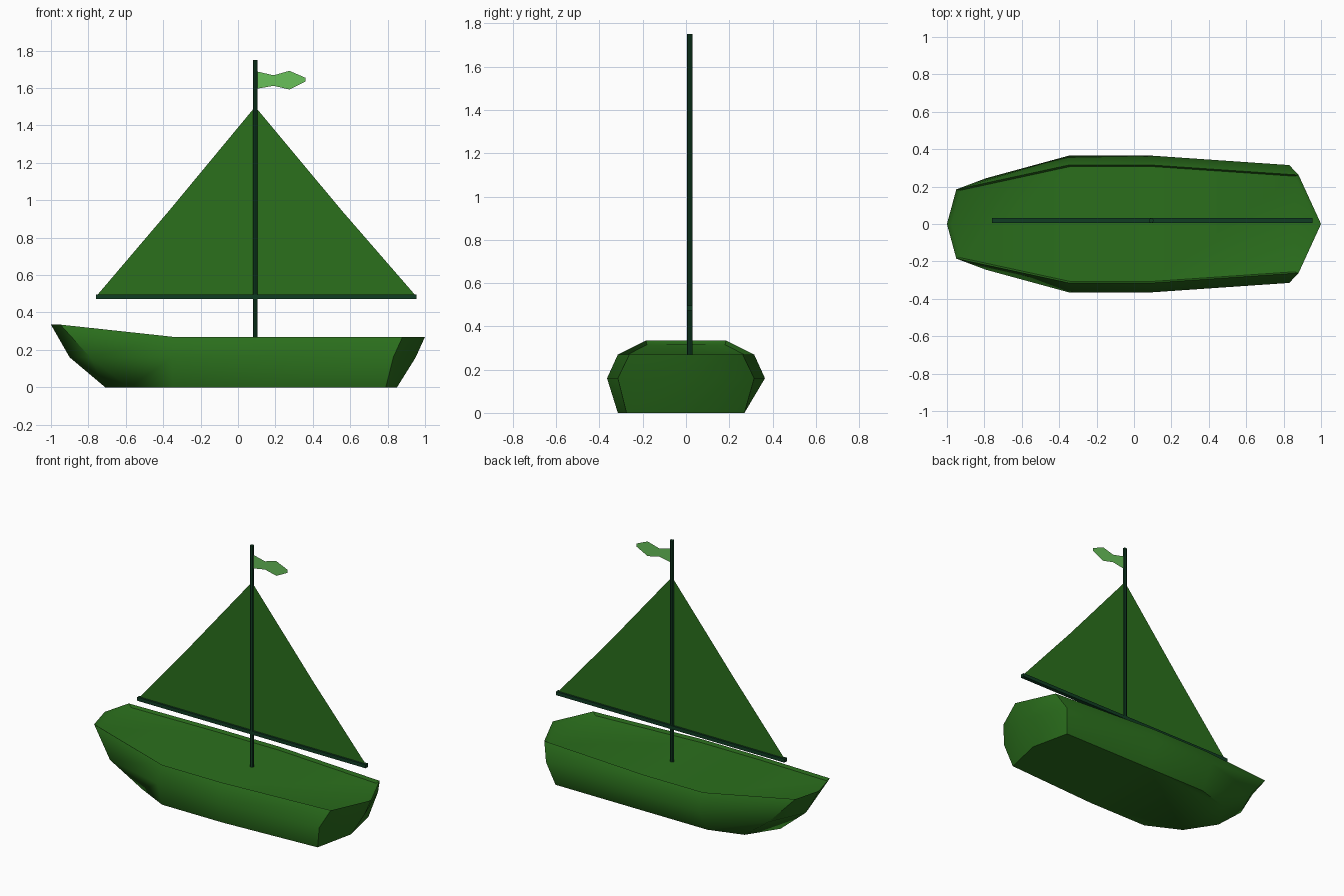
import bpy, bmesh, math

if "Cube" in bpy.data.objects:
    bpy.data.objects.remove(bpy.data.objects["Cube"])


def material(name, rgb):
    m = bpy.data.materials.new(name)
    m.diffuse_color = (*rgb, 1)
    m.use_nodes = True
    m.node_tree.nodes["Principled BSDF"].inputs["Base Color"].default_value = m.diffuse_color
    return m


HULL = material("hull_green", (0.024, 0.16, 0.012))
SPAR = material("spar_green", (0.005, 0.045, 0.016))
FLAG = material("flag_green", (0.14, 0.53, 0.10))


def make_object(name, bm, mat):
    bmesh.ops.recalc_face_normals(bm, faces=bm.faces)
    mesh = bpy.data.meshes.new(name)
    bm.to_mesh(mesh)
    bm.free()
    ob = bpy.data.objects.new(name, mesh)
    mesh.materials.append(mat)
    bpy.context.collection.objects.link(ob)
    return ob


def ring(bm, half, back=None):
    """Closed outline from bow tip to stern tip and back along the other side."""
    back = back or half
    pts = [(x, -y, z) for x, y, z in half]
    pts += [(x, y, z) for x, y, z in back[-2:0:-1]]
    return [bm.verts.new(p) for p in pts]


# Hull: keel, chine and rim outlines, then the slightly sunken deck
keel = [(-.71, 0, 0), (-.58, .20, 0), (-.35, .315, 0), (.10, .315, 0), (.79, .275, 0), (.85, 0, 0)]
keel_back = [(x, min(y, .27), z) for x, y, z in keel]
chine = [(-.90, 0, .16), (-.79, .245, .16), (-.35, .365, .16), (.10, .365, .16), (.83, .315, .16), (.95, 0, .16)]
rim = [(-1, 0, .335), (-.95, .185, .335), (-.35, .315, .27), (.10, .315, .27), (.88, .262, .27), (1, 0, .27)]
deck = [(x * .975, y * .975, z - .02) for x, y, z in rim]

bm = bmesh.new()
rings = [ring(bm, keel, keel_back), ring(bm, chine), ring(bm, rim), ring(bm, deck)]
n = len(rings[0])
for a, b in zip(rings, rings[1:]):
    for i in range(n):
        j = (i + 1) % n
        bm.faces.new((a[i], a[j], b[j], b[i]))
bm.faces.new(rings[0])
d = rings[3]
bm.faces.new((d[0], d[1], d[-1]))
for i in range(1, 4):
    bm.faces.new((d[i], d[i + 1], d[n - i - 1], d[n - i]))
bm.faces.new((d[4], d[5], d[6]))
hull = make_object("hull", bm, HULL)
bpy.context.view_layer.objects.active = hull
hull.select_set(True)
bpy.ops.object.shade_smooth_by_angle(angle=math.radians(50))

Y = 0.018  # plane of the rig


def flat_panel(name, pts, mat):
    bm = bmesh.new()
    bm.faces.new([bm.verts.new((x, Y, z)) for x, z in pts])
    return make_object(name, bm, mat)


def box(name, lo, hi, mat):
    bm = bmesh.new()
    bmesh.ops.create_cube(bm, size=1)
    for v in bm.verts:
        v.co = [(l + h) / 2 + c * (h - l) for l, h, c in zip(lo, hi, v.co)]
    return make_object(name, bm, mat)


# Mast
bm = bmesh.new()
bmesh.ops.create_cone(bm, cap_ends=True, segments=8, radius1=.013, radius2=.013, depth=1.5)
mast = make_object("mast", bm, SPAR)
mast.location = (.092, Y, 1.0)

# Boom
box("boom", (-.76, Y - .013, .473), (.955, Y + .013, .497), SPAR)

# Sails on both sides of the mast
flat_panel("fore_sail", [(-.755, .49), (.092, .49), (.092, 1.5), (-.366, .947)], HULL)
flat_panel("aft_sail", [(.092, .49), (.95, .49), (.553, .947), (.092, 1.5)], HULL)

# Flag
flat_panel("flag", [(.095, 1.69), (.19, 1.668), (.275, 1.692), (.36, 1.655), (.36, 1.635),
                    (.275, 1.592), (.19, 1.612), (.095, 1.595)], FLAG)
